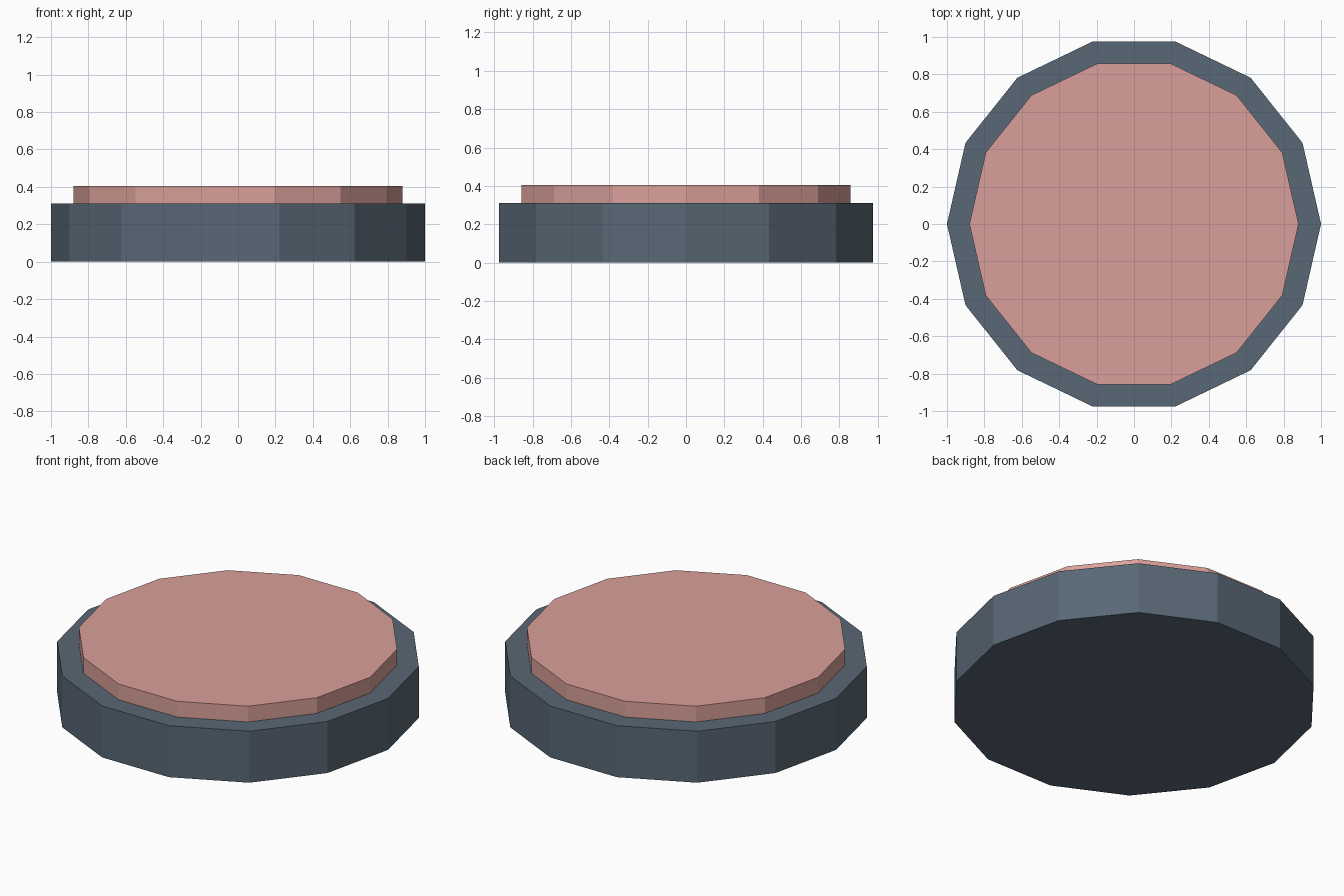
import bpy, bmesh, math

if "Cube" in bpy.data.objects:
    bpy.data.objects.remove(bpy.data.objects["Cube"])

SIDES = 14


def material(name, color):
    m = bpy.data.materials.new(name)
    m.diffuse_color = (*color, 1)
    m.use_nodes = True
    m.node_tree.nodes["Principled BSDF"].inputs["Base Color"].default_value = m.diffuse_color
    return m


def disc(name, radius, z0, z1, mat):
    """Flat-sided disc with a corner on the x axis."""
    bm = bmesh.new()
    ring = [bm.verts.new((radius * math.cos(2 * math.pi * i / SIDES),
                          radius * math.sin(2 * math.pi * i / SIDES), z0))
            for i in range(SIDES)]
    base = bm.faces.new(ring)
    ext = bmesh.ops.extrude_face_region(bm, geom=[base], use_keep_orig=True)
    top = [v for v in ext["geom"] if isinstance(v, bmesh.types.BMVert)]
    bmesh.ops.translate(bm, verts=top, vec=(0, 0, z1 - z0))
    bmesh.ops.recalc_face_normals(bm, faces=bm.faces[:])
    me = bpy.data.meshes.new(name)
    bm.to_mesh(me)
    bm.free()
    me.materials.append(mat)
    obj = bpy.data.objects.new(name, me)
    bpy.context.collection.objects.link(obj)
    return obj


slate = material("slate blue grey", (0.098, 0.136, 0.178))
pink = material("dusty pink", (0.70, 0.352, 0.323))

# Wide lower body and the raised cap on top of it
disc("base", 1.0, 0.0, 0.31, slate)
disc("cap", 0.88, 0.31, 0.405, pink)
